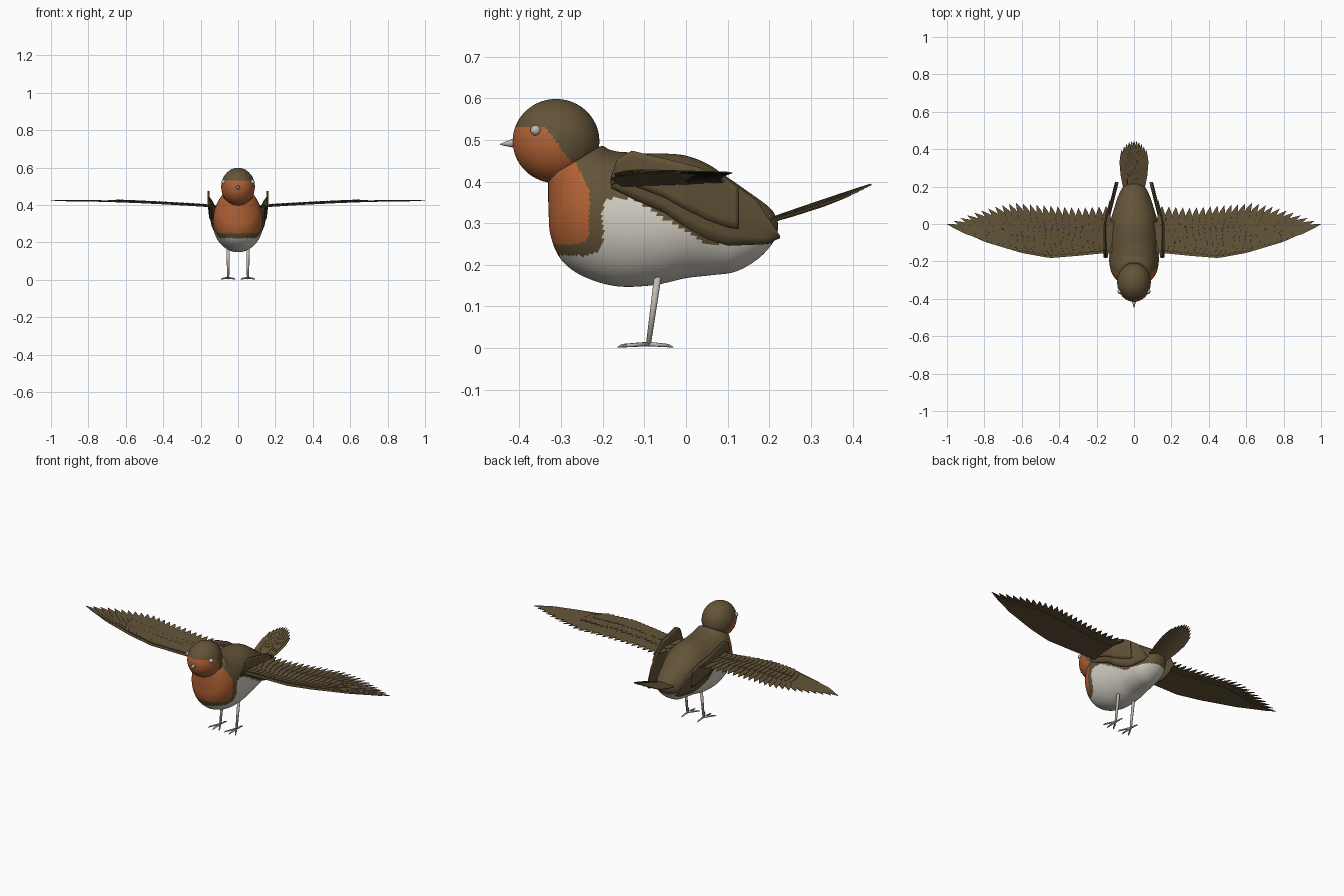
import bpy, bmesh, math
from mathutils import Vector, Matrix

cube = bpy.data.objects.get("Cube")
if cube:
    bpy.data.objects.remove(cube, do_unlink=True)


def material(name, rgb):
    m = bpy.data.materials.new(name)
    m.use_nodes = True
    m.diffuse_color = (*rgb, 1)
    for node in m.node_tree.nodes:
        if node.type == 'BSDF_PRINCIPLED':
            node.inputs["Base Color"].default_value = (*rgb, 1)
    return m


BROWN = material("olive brown", (0.125, 0.088, 0.04))
ORANGE = material("breast orange", (0.44, 0.12, 0.035))
WHITE = material("belly white", (0.66, 0.62, 0.55))
GREY = material("leg grey", (0.52, 0.48, 0.43))


def finish(name, bm, mats, smooth=True, rule=None, thick=0):
    bmesh.ops.recalc_face_normals(bm, faces=bm.faces) if not thick else None
    if rule:
        for f in bm.faces:
            f.material_index = rule(f.calc_center_median())
    me = bpy.data.meshes.new(name)
    bm.to_mesh(me)
    bm.free()
    for m in mats:
        me.materials.append(m)
    for p in me.polygons:
        p.use_smooth = smooth
    ob = bpy.data.objects.new(name, me)
    bpy.context.collection.objects.link(ob)
    if thick:
        mod = ob.modifiers.new("thickness", 'SOLIDIFY')
        mod.thickness = thick
        mod.offset = 0
    return ob


def lerp_table(pts, x):
    for (x0, y0), (x1, y1) in zip(pts, pts[1:]):
        if x <= x1:
            return y0 + (y1 - y0) * max(0, (x - x0) / (x1 - x0))
    return pts[-1][1]


def catmull(rows, steps):
    out = []
    for i in range(len(rows) - 1):
        a, b, c, d = (Vector(rows[min(max(i + k, 0), len(rows) - 1)]) for k in (-1, 0, 1, 2))
        for s in range(steps):
            t = s / steps
            out.append(0.5 * (2 * b + (c - a) * t + (2 * a - 5 * b + 4 * c - d) * t * t
                              + (3 * b - a - 3 * c + d) * t ** 3))
    return out + [Vector(rows[-1])]


# Body: tilted elliptical rings as (top y, top z, bottom y, bottom z, half width)
rings = [(-.215, .48, -.33, .41, .078), (-.2, .485, -.331, .39, .09),
         (-.185, .477, -.33, .33, .108), (-.165, .472, -.325, .27, .121),
         (-.14, .47, -.30, .213, .13), (-.1, .467, -.25, .174, .134),
         (-.05, .467, -.17, .149, .135), (0, .462, -.08, .151, .132),
         (.05, .443, 0, .168, .123), (.1, .41, .06, .175, .107),
         (.15, .375, .12, .184, .09), (.2, .338, .175, .216, .065),
         (.218, .31, .21, .255, .036), (.221, .288, .22, .28, .006)]


def build_body():
    bm = bmesh.new()
    seg, loops = 96, []
    for ty, tz, by, bz, w in catmull([Vector(r) for r in rings], 8):
        loop = []
        for k in range(seg):
            a = math.tau * k / seg
            c = math.cos(a) / 2
            loop.append(bm.verts.new((w * math.sin(a), (ty + by) / 2 + (ty - by) * c,
                                      (tz + bz) / 2 + (tz - bz) * c)))
        loops.append(loop)
    for p, q in zip(loops, loops[1:]):
        for k in range(seg):
            n = (k + 1) % seg
            bm.faces.new((p[k], p[n], q[n], q[k]))
    bm.faces.new(loops[-1])

    def bib(p, edge, low, r):
        # Rounded lower corner of the breast patch
        dy, dz = p.y - (edge - r), (low + r) - p.z
        return p.y < edge and p.z > low and not (dy > 0 and dz > 0 and math.hypot(dy, dz) > r)

    def colour(p):
        if bib(p, -.232 - max(0, p.z - .38) * .5, .25, .035):
            return 1
        if bib(p, -.2, .222, .04):
            return 0
        top = max(.25, .36 - .62 * max(0, p.y + .13) - .6 * max(0, -.18 - p.y))
        return 2 if p.z < top else 0

    finish("body", bm, [BROWN, ORANGE, WHITE], rule=colour)


build_body()

# Head with an orange face
HEAD = Vector((0, -.312, .497))
bm = bmesh.new()
bmesh.ops.create_uvsphere(bm, u_segments=96, v_segments=64, radius=.1,
                          matrix=Matrix.Translation(HEAD) @ Matrix.Diagonal((.9, 1.04, 1.01, 1)))
finish("head", bm, [BROWN, ORANGE],
       rule=lambda p: int(p.z < .53 and p.y < -.328 + (.518 - p.z) * .75))


def rod(bm, a, b, r1, r2, seg=12):
    a, b = Vector(a), Vector(b)
    mat = Matrix.Translation((a + b) / 2) @ (b - a).to_track_quat('Z', 'Y').to_matrix().to_4x4()
    bmesh.ops.create_cone(bm, cap_ends=True, segments=seg, radius1=r1, radius2=r2,
                          depth=(b - a).length, matrix=mat)


# Beak
bm = bmesh.new()
rod(bm, (0, -.405, .493), (0, -.447, .489), .014, .001, 16)
finish("beak", bm, [GREY])


def feather(bm, root, tip, half, zfun, lift, side=1):
    """Pointed leaf from root to tip, rolled slightly so neighbours overlap."""
    root, tip = Vector(root), Vector(tip)
    axis = tip - root
    perp = Vector((axis.y, -axis.x)).normalized() * half
    rows = []
    for f, w in ((0, .5), (.4, 1), (.72, .95), (.88, .5), (1, .03)):
        row = []
        for s in (-1, 0, 1):
            p = root + axis * f + perp * w * s
            row.append(bm.verts.new((p.x * side, p.y, zfun(p.x, p.y) + lift + .002 * s * w)))
        rows.append(row)
    for p, q in zip(rows, rows[1:]):
        for k in (0, 1):
            quad = (p[k], p[k + 1], q[k + 1], q[k])
            bm.faces.new(quad if side > 0 else quad[::-1])


LEAD = [(.1, -.15), (.3, -.17), (.45, -.182), (.6, -.155), (.8, -.095), (1, -.002)]
TIPS = [(.14, .095), (.3, .085), (.5, .1), (.64, .112), (.75, .09), (.85, .06), (.93, .03), (1, 0)]


def wing_z(x, y):
    t = min(1, max(0, (x - .1) / .9))
    return .387 + .034 * (1 - (1 - t) ** 2) + .03 * (y + .1) * (1 - t)


def build_spread_wing(name, side):
    bm = bmesh.new()
    # Solid arm of the wing
    rows = []
    for i in range(31):
        x = .1 + .86 * i / 30
        front = lerp_table(LEAD, x)
        back = max(front + .005, lerp_table(TIPS, x) - .085)
        rows.append([bm.verts.new((x * side, y, wing_z(x, y))) for y in (front, (front + back) / 2, back)])
    for p, q in zip(rows, rows[1:]):
        for k in (0, 1):
            quad = (p[k], q[k], q[k + 1], p[k + 1])
            bm.faces.new(quad if side > 0 else quad[::-1])
    # Flight feathers fanning outward toward the wing tip
    count = 24
    for i in range(count):
        t = i / (count - 1)
        tip_x = .15 + .85 * t
        root_x = .14 + .85 * t - .36 * t * t
        feather(bm, (root_x, lerp_table(LEAD, root_x) + .035),
                (tip_x, lerp_table(TIPS, tip_x)), .024, wing_z, .003, side)
    # Two rows of short covering feathers
    for reach, lift, end in ((.62, .0065, .66), (.38, .01, .62)):
        for i in range(18):
            x = .14 + (end - .16) * i / 17
            front, tx = lerp_table(LEAD, x), x + .05 * i / 17
            back = lerp_table(TIPS, tx)
            feather(bm, (x, front + .012), (tx, front + (back - front) * reach), .021, wing_z, lift, side)
    finish(name, bm, [BROWN], smooth=False, thick=.0025)


FOLD_TOP = [(-.18, .41), (-.165, .455), (-.13, .474), (-.05, .455), (.03, .435), (.1, .405),
            (.17, .355), (.225, .27)]
FOLD_LOW = [(-.18, .385), (-.13, .36), (-.05, .325), (0, .29), (.05, .262), (.1, .246),
            (.19, .25), (.225, .266)]


def build_folded_wing(name, side):
    bm = bmesh.new()
    # Full flap, then a shorter raised layer of covering feathers
    for end, share, lift in ((.225, 1, 0), (.125, .72, .005)):
        rows = []
        for i in range(41):
            y = -.18 + (end + .18) * i / 40
            top, low = lerp_table(FOLD_TOP, y), lerp_table(FOLD_LOW, y)
            row = []
            for k in range(7):
                v = share * k / 6
                x = .155 - .25 * max(0, y) - .015 * v * v + lift
                row.append(bm.verts.new((x * side, y, top + (low - top) * v)))
            rows.append(row)
        for p, q in zip(rows, rows[1:]):
            for k in range(6):
                quad = (p[k], p[k + 1], q[k + 1], q[k])
                bm.faces.new(quad if side > 0 else quad[::-1])
    finish(name, bm, [BROWN], thick=.005)


def build_leg(name, side):
    bm = bmesh.new()
    x, ankle = .053 * side, (.053 * side, -.09, .01)
    rod(bm, (x, -.066, .185), ankle, .009, .006)
    # Three toes forward and one back, each with a claw
    for ox, y in ((-.032, -.145), (0, -.153), (.032, -.145), (0, -.042)):
        end = Vector((x + ox, y, .006))
        rod(bm, ankle, end, .0055, .004, 8)
        rod(bm, end, end + (end - Vector(ankle)).normalized() * .012 - Vector((0, 0, .003)), .004, .0005, 8)
    finish(name, bm, [GREY])


for label, side in (("left", 1), ("right", -1)):
    build_spread_wing(label + "_spread_wing", side)
    build_folded_wing(label + "_folded_wing", side)
    build_leg(label + "_leg", side)
    bm = bmesh.new()
    bmesh.ops.create_uvsphere(bm, u_segments=20, v_segments=12, radius=.0125,
                              matrix=Matrix.Translation((.076 * side, -.361, .523)))
    finish(label + "_eye", bm, [GREY])

# Tail fan
bm = bmesh.new()
for i in range(11):
    s = (i - 5) / 5
    feather(bm, (.045 * s, .175), (.066 * s, .445 - .05 * s * s), .018,
            lambda x, y: .308 + .34 * (y - .2) - 1.5 * x * x, .002 * (1 - abs(s)))
finish("tail", bm, [BROWN], smooth=False, thick=.004)
